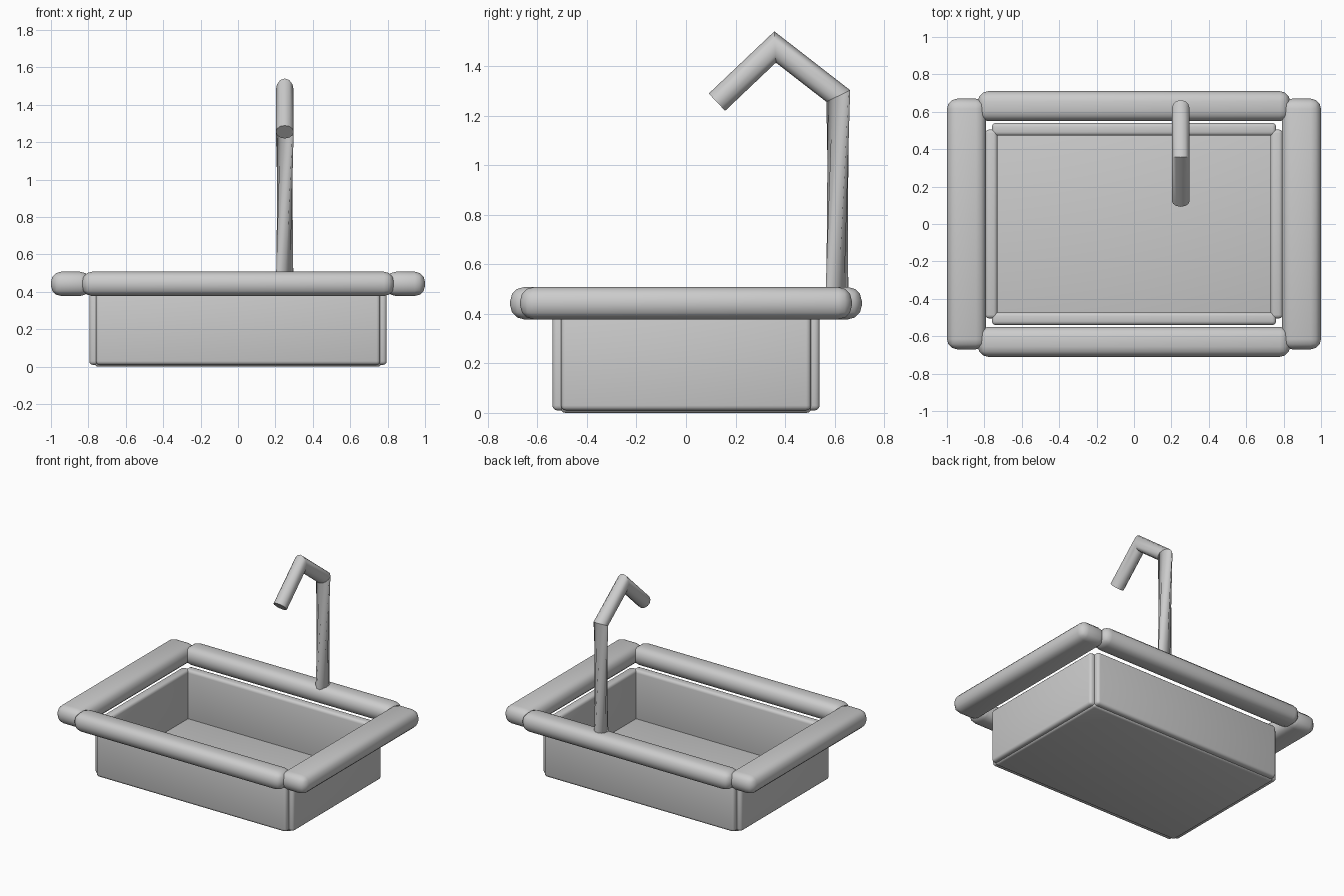
import bpy, bmesh, math
from mathutils import Vector

if "Cube" in bpy.data.objects:
    bpy.data.objects.remove(bpy.data.objects["Cube"], do_unlink=True)

steel = bpy.data.materials.new("brushed_grey")
steel.use_nodes = True
grey = (0.6, 0.6, 0.6, 1)
steel.diffuse_color = grey
steel.node_tree.nodes["Principled BSDF"].inputs["Base Color"].default_value = grey


def finish(name, bm, angle):
    mesh = bpy.data.meshes.new(name)
    bmesh.ops.recalc_face_normals(bm, faces=bm.faces)
    bm.to_mesh(mesh)
    bm.free()
    mesh.materials.append(steel)
    obj = bpy.data.objects.new(name, mesh)
    bpy.context.collection.objects.link(obj)
    bpy.ops.object.select_all(action="DESELECT")
    obj.select_set(True)
    bpy.context.view_layer.objects.active = obj
    bpy.ops.object.shade_smooth_by_angle(angle=math.radians(angle))
    return obj


def rounded_box(name, low, high, radius, segments):
    low, high = Vector(low), Vector(high)
    bm = bmesh.new()
    bmesh.ops.create_cube(bm, size=1)
    for v in bm.verts:
        v.co = Vector(c * s for c, s in zip(v.co, high - low)) + (low + high) / 2
    bmesh.ops.bevel(bm, geom=bm.edges[:], offset=radius, segments=segments,
                    profile=0.5, affect="EDGES")
    return finish(name, bm, 40)


def tube(name, path, radius, twists, sides=12):
    # mitred sweep in the y-z plane; each ring is turned by its own twist
    points = [Vector(p) for p in path]
    legs = [(b - a).normalized() for a, b in zip(points, points[1:])]
    across = Vector((1, 0, 0))
    bm = bmesh.new()
    rings = []
    for i, p in enumerate(points):
        before, after = legs[max(i - 1, 0)], legs[min(i, len(legs) - 1)]
        tangent = (before + after).normalized()
        out = across.cross(tangent) / tangent.dot(before)
        ring = []
        for k in range(sides):
            a = math.tau * k / sides + math.radians(twists[i])
            ring.append(bm.verts.new(p + radius * (math.cos(a) * across + math.sin(a) * out)))
        rings.append(ring)
    for lower, upper in zip(rings, rings[1:]):
        for k in range(sides):
            n = (k + 1) % sides
            bm.faces.new((lower[k], lower[n], upper[n], upper[k]))
    bm.faces.new(rings[0])
    bm.faces.new(rings[-1])
    return finish(name, bm, 35)


# basin floor
rounded_box("basin_floor", (-0.765, -0.505, 0), (0.765, 0.505, 0.05), 0.018, 3)

# walls and rim rails, mirrored front/back and left/right
for sign, y_name, x_name in ((-1, "front", "right"), (1, "back", "left")):
    def span(a, b):
        return sorted((sign * a, sign * b))

    y0, y1 = span(0.472, 0.54)
    rounded_box(y_name + "_wall", (-0.76, y0, 0.01), (0.76, y1, 0.4), 0.02, 3)
    x0, x1 = span(0.73, 0.795)
    rounded_box(x_name + "_wall", (x0, -0.505, 0.01), (x1, 0.505, 0.4), 0.02, 3)

    y0, y1 = span(0.55, 0.71)
    rounded_box(y_name + "_rim", (-0.835, y0, 0.378), (0.835, y1, 0.508), 0.055, 3)
    x0, x1 = span(0.79, 1.0)
    rounded_box(x_name + "_rim", (x0, -0.67, 0.378), (x1, 0.67, 0.508), 0.055, 3)

# bent tap pipe
tube("tap", [(0.25, 0.61, 0.44), (0.25, 0.615, 1.28), (0.25, 0.36, 1.478),
             (0.25, 0.125, 1.255)], 0.048, (85, 0, 0, 0))
